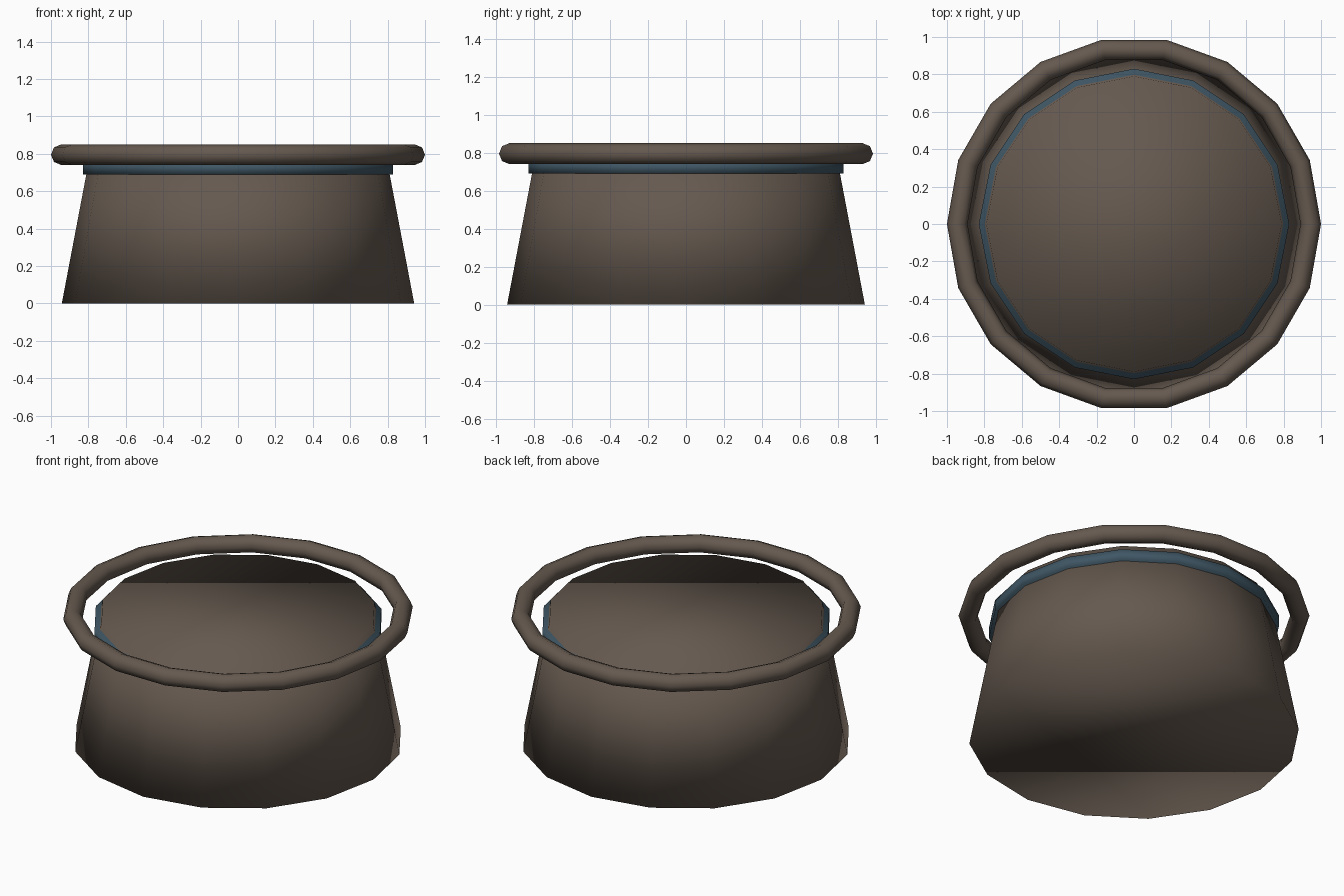
import bpy
from math import pi

if "Cube" in bpy.data.objects:
    bpy.data.objects.remove(bpy.data.objects["Cube"])


def material(name, rgb):
    mat = bpy.data.materials.new(name)
    mat.diffuse_color = (*rgb, 1)
    mat.use_nodes = True
    mat.node_tree.nodes["Principled BSDF"].inputs["Base Color"].default_value = mat.diffuse_color
    return mat


brown = material("dark_brown", (0.13, 0.10, 0.078))
blue = material("slate_blue", (0.05, 0.095, 0.13))


def finish(name, mat):
    obj = bpy.context.object
    obj.name = name
    obj.data.materials.append(mat)
    bpy.ops.object.shade_smooth()
    return obj


def drum(name, r_bottom, r_top, z0, z1, mat):
    bpy.ops.mesh.primitive_cone_add(vertices=16, radius1=r_bottom, radius2=r_top,
                                    depth=z1 - z0, location=(0, 0, (z0 + z1) / 2))
    return finish(name, mat)


# Tapered body, closed at both ends
drum("body", 0.942, 0.79, 0.0, 0.80, brown)

# Coloured band around the neck
drum("neck_band", 0.83, 0.83, 0.69, 0.755, blue)

# Round rim floating around the top
bpy.ops.mesh.primitive_torus_add(major_segments=18, minor_segments=8, major_radius=0.945,
                                 minor_radius=0.055, location=(0, 0, 0.795))
finish("rim", brown)
